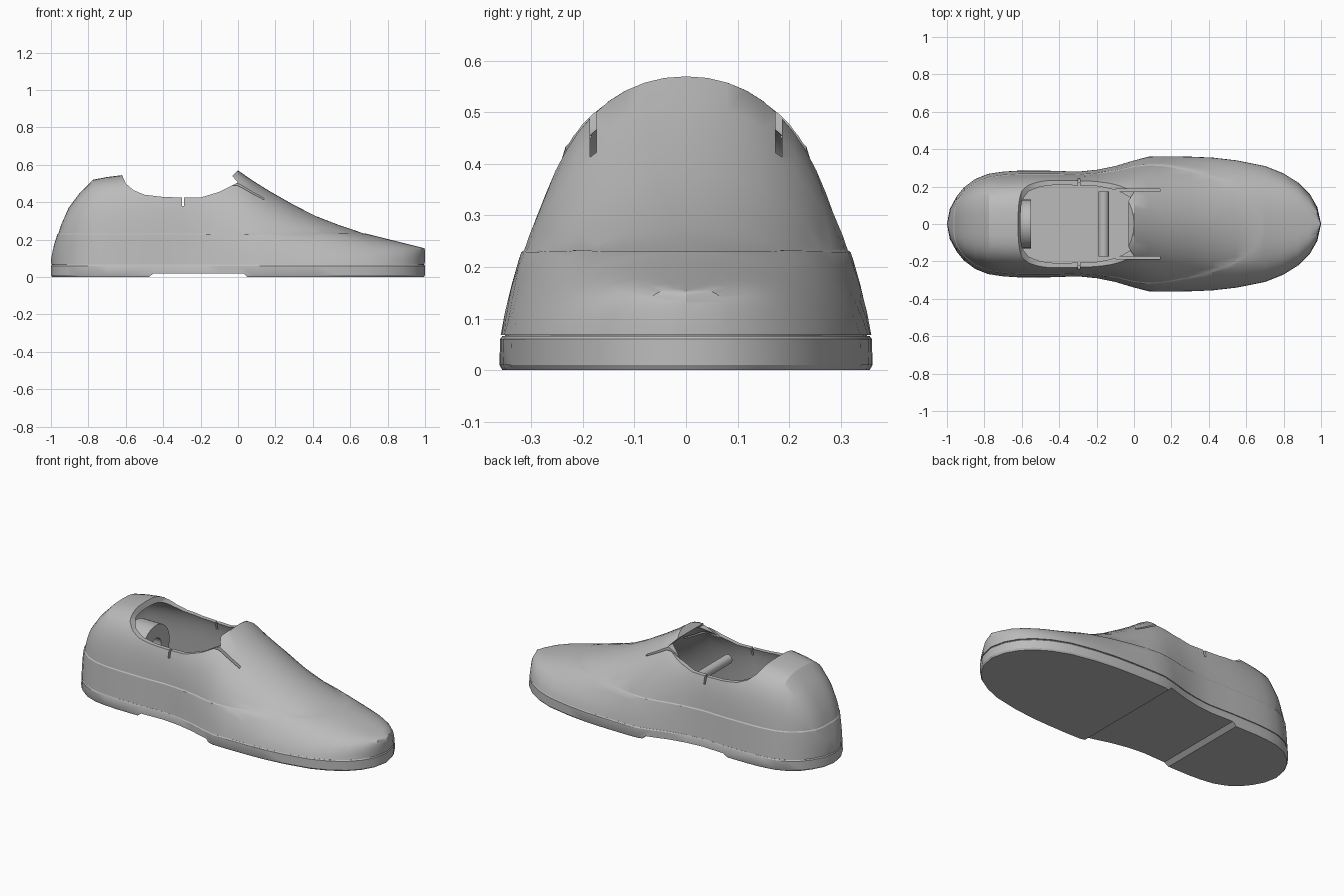
import bpy, bmesh, math
from mathutils import Vector

if "Cube" in bpy.data.objects:
    bpy.data.objects.remove(bpy.data.objects["Cube"], do_unlink=True)

grey = bpy.data.materials.new("plain_grey")
grey.use_nodes = True
grey.diffuse_color = (0.5, 0.5, 0.5, 1)
grey.node_tree.nodes["Principled BSDF"].inputs["Base Color"].default_value = (0.5, 0.5, 0.5, 1)

# Stations from heel to toe: x, half width, ridge height, squareness of the arch
STATIONS = [
    (-1, 0, .10, 3), (-.985, .08, .17, 3), (-.95, .145, .28, 3), (-.91, .195, .37, 3),
    (-.85, .24, .45, 3), (-.78, .268, .52, 3), (-.7, .28, .535, 3), (-.62, .285, .545, 3),
    (-.45, .285, .55, 3.4), (-.3, .28, .555, 3.3), (-.2, .29, .56, 2.8), (-.1, .31, .565, 2.4),
    (0, .34, .57, 2.1), (.08, .36, .515, 2), (.16, .362, .465, 2), (.3, .36, .385, 1.9),
    (.42, .355, .325, 1.9), (.55, .34, .275, 2), (.7, .31, .225, 2.1), (.8, .27, .2, 2.3),
    (.88, .22, .18, 2.6), (.94, .16, .165, 3), (.98, .09, .155, 3), (1, 0, .15, 3),
]


def finish(name, bm):
    bmesh.ops.remove_doubles(bm, verts=bm.verts, dist=1e-5)
    bmesh.ops.recalc_face_normals(bm, faces=bm.faces)
    mesh = bpy.data.meshes.new(name)
    bm.to_mesh(mesh)
    bm.free()
    mesh.materials.append(grey)
    obj = bpy.data.objects.new(name, mesh)
    bpy.context.collection.objects.link(obj)
    return obj


def activate(obj):
    bpy.ops.object.select_all(action="DESELECT")
    obj.select_set(True)
    bpy.context.view_layer.objects.active = obj


def cut(obj, cutter):
    cutter.hide_render = True
    mod = obj.modifiers.new("cut", "BOOLEAN")
    mod.operation = "DIFFERENCE"
    mod.solver = "EXACT"
    mod.object = cutter
    activate(obj)
    bpy.ops.object.modifier_apply(modifier=mod.name)
    bpy.data.objects.remove(cutter, do_unlink=True)


def smooth(obj, angle=30):
    activate(obj)
    bpy.ops.object.shade_smooth_by_angle(angle=math.radians(angle))


def bridge(bm, a, b):
    for i in range(len(a) - 1):
        bm.faces.new((a[i], a[i + 1], b[i + 1], b[i]))


def arch_loft(base, length, width, drop, steps=28):
    """Closed body made of one arch per station."""
    bm = bmesh.new()
    rings = []
    for x, w, top, power in STATIONS:
        height = max(top - drop - base, .01)
        ring = []
        for i in range(steps + 1):
            a = math.pi * i / steps
            c, s = math.cos(a), max(math.sin(a), 0)
            f = s ** (2 / power)
            y = math.copysign(abs(c) ** (2 / power), c) * w * width * (1 - .2 * f * (1 - f))
            ring.append(bm.verts.new((x * length, y, base + height * f)))
        rings.append(ring)
    for a, b in zip(rings, rings[1:]):
        bridge(bm, a, b)
        bm.faces.new((a[0], b[0], b[-1], a[-1]))
    bmesh.ops.remove_doubles(bm, verts=bm.verts, dist=1e-5)
    bmesh.ops.recalc_face_normals(bm, faces=bm.faces)
    return bm


def prism(name, profile, y0, y1):
    """Side profile in x and z, extruded across the shoe."""
    bm = bmesh.new()
    face = bm.faces.new([bm.verts.new((x, y0, z)) for x, z in profile])
    new = bmesh.ops.extrude_face_region(bm, geom=[face])["geom"]
    bmesh.ops.translate(bm, vec=(0, y1 - y0, 0),
                        verts=[v for v in new if isinstance(v, bmesh.types.BMVert)])
    return finish(name, bm)


def box(name, x0, x1, y0, y1, z0, z1):
    return prism(name, [(x0, z0), (x1, z0), (x1, z1), (x0, z1)], y0, y1)


def rod(name, radius, length, centre, axis):
    bpy.ops.mesh.primitive_cylinder_add(vertices=32, radius=radius, depth=length, location=centre)
    obj = bpy.context.object
    obj.name = name
    obj.rotation_euler = Vector(axis).to_track_quat("Z", "Y").to_euler()
    obj.data.materials.append(grey)
    return obj


# Upper, with a slightly raised lower band that makes the seam
BASE, SEAM = .068, .23
bm = arch_loft(BASE, .995, .985, 0)
for level in (SEAM + .003, SEAM - .003):
    bmesh.ops.bisect_plane(bm, geom=bm.verts[:] + bm.edges[:] + bm.faces[:],
                           plane_co=(0, 0, level), plane_no=(0, 0, 1))
bm.normal_update()
for v, n in [(v, v.normal.copy()) for v in bm.verts if v.co.z < SEAM]:
    on_base = v.co.z < BASE + 1e-4
    v.co += n * .004
    if on_base:
        v.co.z = BASE
upper = finish("upper", bm)

# Hollow inside and foot opening
cut(upper, finish("cavity", arch_loft(.1, .97, .9, .03)))
collar = [(-.62, .8), (-.62, .545), (-.6, .5), (-.56, .465), (-.5, .44), (-.4, .428), (-.3, .425),
          (-.2, .425), (-.1, .455), (0, .505), (-.03, .54), (.005, .575), (.005, .8)]
cut(upper, prism("opening", collar, -.5, .5))

# Side notches and the slits beside the tongue
cut(upper, box("notch", -.3, -.288, -.5, .5, .38, .6))
for side in (-1, 1):
    y = side * .18
    cut(upper, box("slit", -.1, .14, y - .006, y + .006, .36, .7))
smooth(upper)

# Sole: stacked outlines with softened edges
bm = bmesh.new()
outline = [(x, w) for x, w, _, _ in STATIONS]
outline += [(x, -w) for x, w in outline[-2:0:-1]]
loops = []
for z, scale in ((0, .985), (.01, 1), (.06, .997), (.066, .985)):
    loops.append([bm.verts.new((x * (1 + (scale - 1) * .4), y * scale, z)) for x, y in outline])
for a, b in zip(loops, loops[1:]):
    bridge(bm, a + a[:1], b + b[:1])
bm.faces.new(loops[0])
bm.faces.new(loops[-1])
sole = finish("sole", bm)
cut(sole, prism("arch_relief", [(-.49, -.01), (-.45, .02), (.03, .02), (.06, -.01)], -.6, .6))
smooth(sole)

# Thin recessed layer joining sole and upper
bm = bmesh.new()
loops = [[bm.verts.new((x * .99, y * .97, z)) for x, y in outline] for z in (.06, .075)]
bridge(bm, loops[0] + loops[0][:1], loops[1] + loops[1][:1])
for loop in loops:
    bm.faces.new(loop)
smooth(finish("welt", bm))

# Heel ring and cross bar inside the shoe
heel_ring = rod("heel_ring", .13, .13, (-.615, 0, .29), (1, 0, 0))
bpy.context.view_layer.update()
hole = rod("ring_hole", .05, .4, (-.615, 0, .29), (1, 0, 0))
bpy.context.view_layer.update()
cut(heel_ring, hole)
smooth(heel_ring)
smooth(rod("cross_bar", .028, .345, (-.162, 0, .34), (0, 1, 0)))
